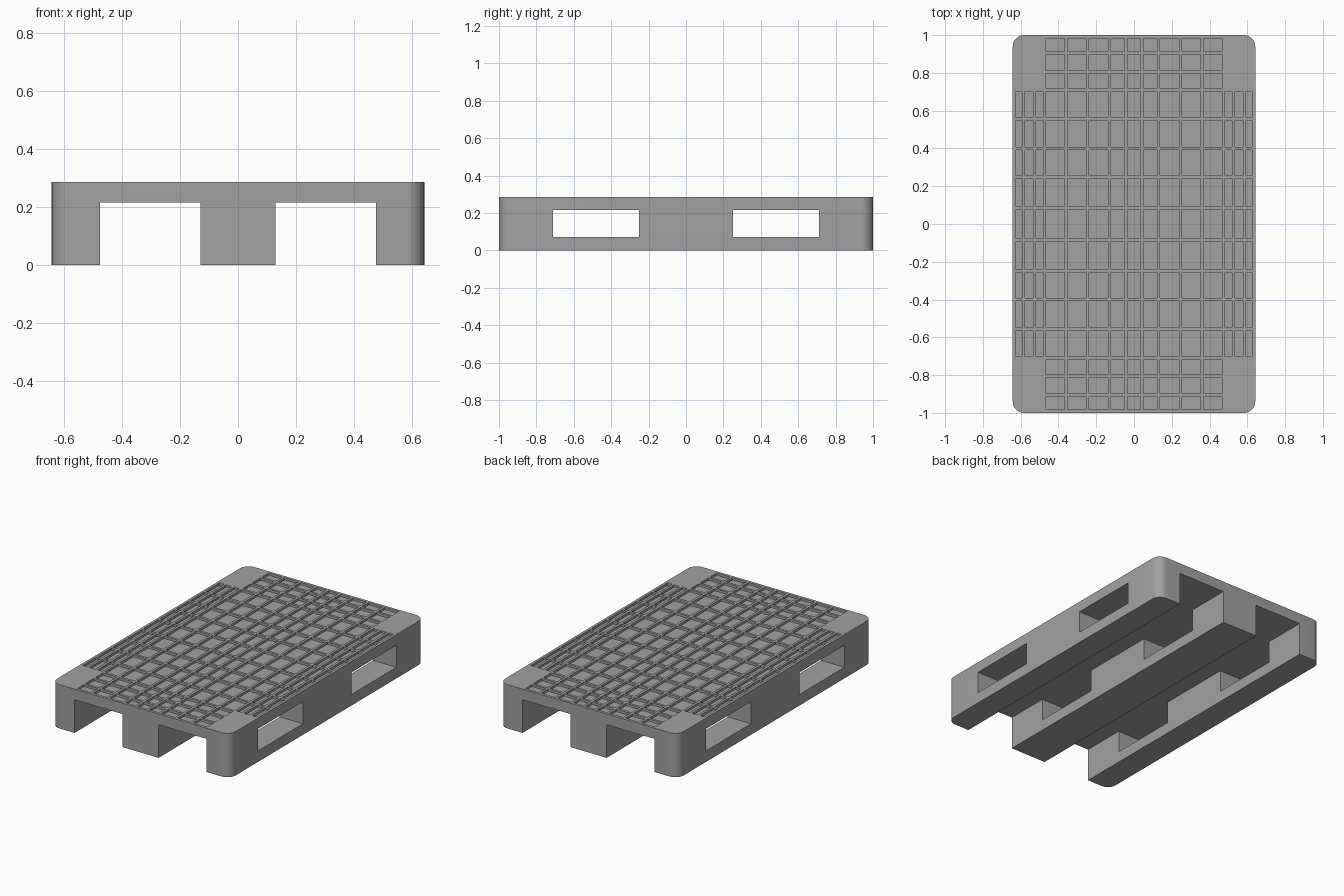
import bpy, bmesh, math

if "Cube" in bpy.data.objects:
    bpy.data.objects.remove(bpy.data.objects["Cube"])

HX, HY, TOP = 0.642, 1.0, 0.285      # half width, half length, height
RIB, DEPTH, RADIUS = 0.016, 0.015, 0.06

grey = bpy.data.materials.new("plastic grey")
grey.diffuse_color = (0.36, 0.36, 0.36, 1)
grey.use_nodes = True
grey.node_tree.nodes["Principled BSDF"].inputs["Base Color"].default_value = grey.diffuse_color


def make_object(name, bm):
    mesh = bpy.data.meshes.new(name)
    bmesh.ops.recalc_face_normals(bm, faces=bm.faces[:])
    bm.to_mesh(mesh)
    bm.free()
    mesh.materials.append(grey)
    obj = bpy.data.objects.new(name, mesh)
    bpy.context.collection.objects.link(obj)
    return obj


def boxes(name, spans):
    """One mesh of separate boxes, each given as (x0, x1, y0, y1, z0, z1)."""
    bm = bmesh.new()
    for x0, x1, y0, y1, z0, z1 in spans:
        vs = bmesh.ops.create_cube(bm, size=1)["verts"]
        for v in vs:
            v.co = (x1 if v.co.x > 0 else x0,
                    y1 if v.co.y > 0 else y0,
                    z1 if v.co.z > 0 else z0)
    return make_object(name, bm)


def cut(target, cutter):
    mod = target.modifiers.new(cutter.name, 'BOOLEAN')
    mod.operation = 'DIFFERENCE'
    mod.solver = 'EXACT'
    mod.object = cutter
    bpy.context.view_layer.objects.active = target
    bpy.ops.object.modifier_apply(modifier=mod.name)
    bpy.data.objects.remove(cutter)


# Pallet body: rounded rectangle raised to full height
bm = bmesh.new()
ring = []
steps = 8
for i, (sx, sy) in enumerate([(1, 1), (-1, 1), (-1, -1), (1, -1)]):
    for k in range(steps + 1):
        a = math.pi / 2 * (i + k / steps)
        ring.append(bm.verts.new((sx * (HX - RADIUS) + RADIUS * math.cos(a),
                                  sy * (HY - RADIUS) + RADIUS * math.sin(a), 0)))
face = bm.faces.new(ring)
ext = bmesh.ops.extrude_face_region(bm, geom=[face])
bmesh.ops.translate(bm, vec=(0, 0, TOP),
                    verts=[g for g in ext["geom"] if isinstance(g, bmesh.types.BMVert)])
pallet = make_object("pallet", bm)

# Long fork channels between the three runners
cut(pallet, boxes("fork_channels", [(0.13, 0.475, -2, 2, -0.1, 0.215),
                                    (-0.475, -0.13, -2, 2, -0.1, 0.215)]))
# Side windows through the runners
cut(pallet, boxes("side_windows", [(-1, 1, 0.25, 0.71, 0.072, 0.215),
                                   (-1, 1, -0.71, -0.25, 0.072, 0.215)]))


def mirrored(values):
    return [-v for v in reversed(values)] + values


# Shallow cells on the deck, leaving a grid of ribs and four plain corners
mid_x = mirrored([0.043, 0.13, 0.245, 0.36, 0.475])
side_x = [0.475, 0.527, 0.585, 0.633]
all_y = mirrored([0.085, 0.25, 0.40, 0.555, 0.71, 0.805, 0.905, 0.99])
mid_y = [y for y in all_y if abs(y) < 0.72]
cells = []
for xs, ys in [(mid_x, all_y), (side_x, mid_y), ([-x for x in reversed(side_x)], mid_y)]:
    for x0, x1 in zip(xs, xs[1:]):
        for y0, y1 in zip(ys, ys[1:]):
            cells.append((x0 + RIB / 2, x1 - RIB / 2, y0 + RIB / 2, y1 - RIB / 2,
                          TOP - DEPTH, TOP + 0.05))
cut(pallet, boxes("deck_cells", cells))

# Smooth corners, sharp edges elsewhere
bpy.ops.object.select_all(action='DESELECT')
pallet.select_set(True)
bpy.context.view_layer.objects.active = pallet
bpy.ops.object.shade_smooth_by_angle(angle=math.radians(30))
